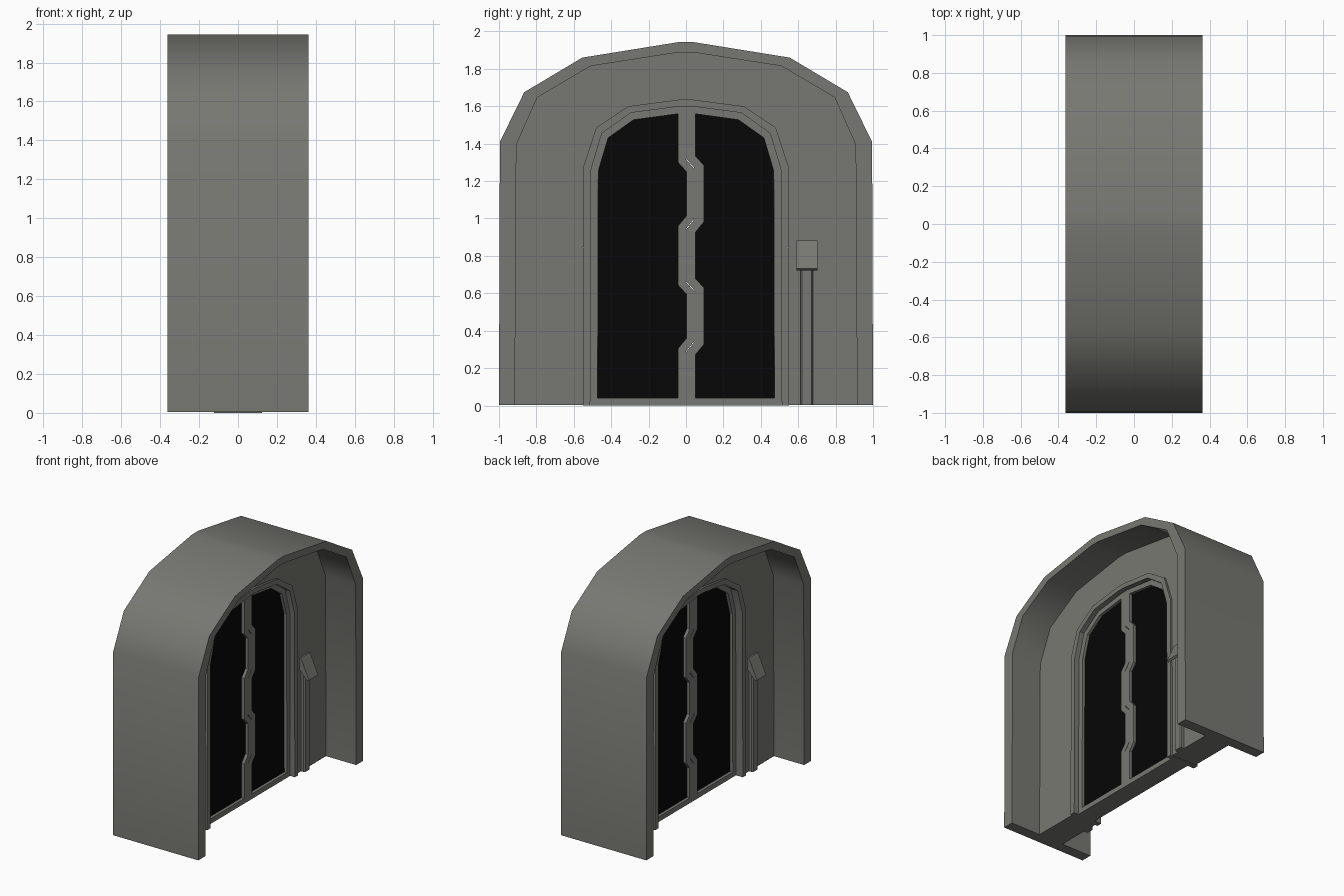
import bpy, bmesh, math

cube = bpy.data.objects.get("Cube")
if cube:
    bpy.data.objects.remove(cube)


def material(name, color):
    m = bpy.data.materials.new(name)
    m.use_nodes = True
    m.diffuse_color = color
    m.node_tree.nodes["Principled BSDF"].inputs["Base Color"].default_value = color
    return m


GREY = material("warm_grey", (0.187, 0.187, 0.17, 1))
BLACK = material("panel_black", (0.002, 0.002, 0.002, 1))


def finish(bm, name, smooth=False):
    bmesh.ops.recalc_face_normals(bm, faces=bm.faces)
    mesh = bpy.data.meshes.new(name)
    bm.to_mesh(mesh)
    bm.free()
    mesh.materials.append(GREY)
    mesh.materials.append(BLACK)
    if smooth:
        mesh.shade_smooth()
        mesh.set_sharp_from_angle(angle=math.radians(38))
    obj = bpy.data.objects.new(name, mesh)
    bpy.context.collection.objects.link(obj)
    return obj


def extrude(bm, faces, offset):
    res = bmesh.ops.extrude_face_region(bm, geom=faces, use_keep_orig=True)
    verts = [g for g in res["geom"] if isinstance(g, bmesh.types.BMVert)]
    bmesh.ops.translate(bm, verts=verts, vec=offset)


def both_sides(half):
    """Mirror half of an arch, from its foot to its crown, across y = 0."""
    return half + [(-y, z) for y, z in reversed(half)]


def arch_band(name, outer, inner, depth, base):
    """Band between two arch outlines, centred on x = 0."""
    bm = bmesh.new()
    rows = [[bm.verts.new((-depth, y, max(z, base))) for y, z in both_sides(h)]
            for h in (outer, inner)]
    a, b = rows
    faces = [bm.faces.new((a[i], a[i + 1], b[i + 1], b[i])) for i in range(len(a) - 1)]
    extrude(bm, faces, (2 * depth, 0, 0))
    return finish(bm, name, True)


# Arch outlines (y, z) from foot to crown
shell_out = [(1, 0), (0.995, 1.41), (0.865, 1.675), (0.555, 1.86), (0.04, 1.943)]
shell_in = [(0.915, 0), (0.907, 1.395), (0.795, 1.647), (0.51, 1.815), (0.04, 1.888)]
frame_out = [(0.552, 0), (0.548, 1.28), (0.48, 1.485), (0.31, 1.6), (0.03, 1.636)]
frame_in = [(0.512, 0), (0.508, 1.26), (0.45, 1.455), (0.295, 1.565), (0.03, 1.6)]

arch_band("outer_shell", shell_out, shell_in, 0.363, 0.004)
arch_band("wall", shell_in, frame_out, 0.107, 0.004)
arch_band("door_frame", frame_out, frame_in, 0.124, 0)


# Sliding doors meeting at a stepped seam, with recessed dark panels
def seam(gap):
    points = []
    for top in (1.32, 0.665):
        points += [(0, top - gap), (0.045, top - 0.05 - gap),
                   (0.045, top - 0.325 + gap), (0, top - 0.38 + gap)]
    return [(0, 1.602)] + points + [(0, 0)]


def door(name, side, gap, seam_shift):
    jamb = [(side * y, z) for y, z in frame_in]
    bm = bmesh.new()
    back = bm.faces.new([bm.verts.new((-0.066, y, z)) for y, z in jamb + seam(gap)])
    extrude(bm, [back], (0.15, 0, 0))
    bmesh.ops.recalc_face_normals(bm, faces=bm.faces)
    panels = [f for f in bm.faces if abs(f.normal.x) > 0.9]
    bmesh.ops.inset_region(bm, faces=panels, thickness=0.039, use_even_offset=True)
    # Set the width of the border along the seam
    for v in {v for f in panels for v in f.verts if abs(v.co.y) < 0.2}:
        v.co.y += seam_shift
    bmesh.ops.inset_region(bm, faces=panels, thickness=0.0005, depth=-0.022,
                           use_even_offset=True)
    for f in panels:
        f.material_index = 1
    finish(bm, name)


door("right_door", -1, 0.005, -0.004)
door("left_door", 1, 0, 0.011)


# Control post with a tilted console, one on each face of the wall
def prism(name, points, offset, turn):
    bm = bmesh.new()
    face = bm.faces.new([bm.verts.new(p) for p in points])
    extrude(bm, [face], offset)
    finish(bm, name).rotation_euler.z = turn


post = [(0.09, 0.612), (0.127, 0.612), (0.138, 0.62),
        (0.138, 0.67), (0.127, 0.678), (0.09, 0.678)]
console = [(0.1, 0.882), (0.12, 0.882), (0.129, 0.866),
           (0.19, 0.732), (0.176, 0.722), (0.1, 0.8)]
for label, turn in (("front", 0), ("rear", math.pi)):
    prism(label + "_control_post", [(x, y, 0.004) for x, y in post], (0, 0, 0.78), turn)
    prism(label + "_console", [(x, 0.59, z) for x, z in console], (0, 0.112, 0), turn)
